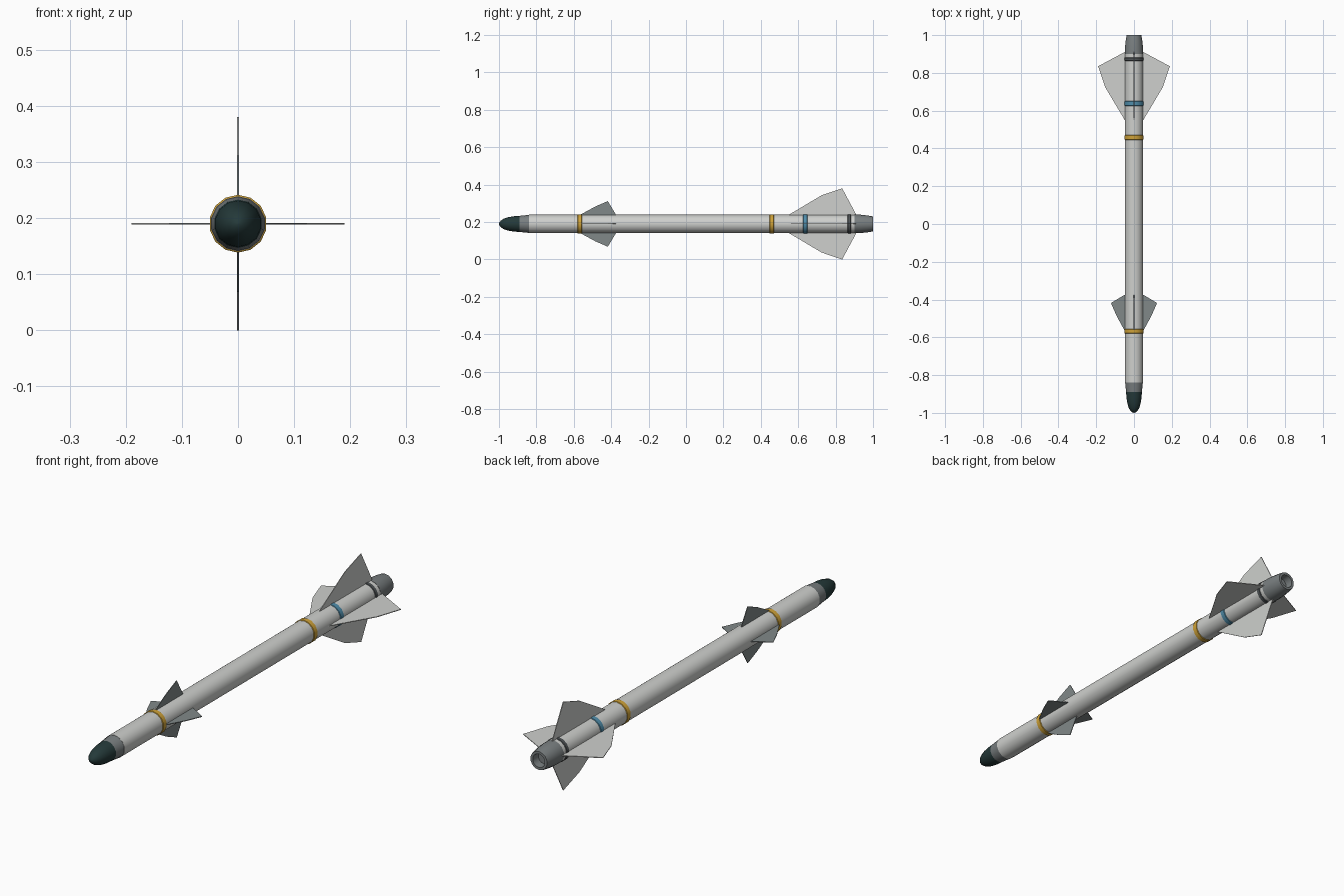
import bpy, bmesh
from math import sin, cos, pi

if "Cube" in bpy.data.objects:
    bpy.data.objects.remove(bpy.data.objects["Cube"])

SIDES = 14
AXIS_Z = 0.19


def material(name, rgb):
    m = bpy.data.materials.new(name)
    m.use_nodes = True
    m.diffuse_color = (*rgb, 1)
    bsdf = next(n for n in m.node_tree.nodes if n.type == 'BSDF_PRINCIPLED')
    bsdf.inputs["Base Color"].default_value = (*rgb, 1)
    return m


WHITE = material("pale grey paint", (0.62, 0.63, 0.61))
GREY = material("mid grey metal", (0.19, 0.21, 0.215))
FIN_GREY = material("fin grey", (0.22, 0.25, 0.25))
NOSE = material("dark green glass", (0.018, 0.042, 0.042))
YELLOW = material("yellow band", (0.62, 0.36, 0.04))
BLUE = material("blue band", (0.08, 0.27, 0.41))
DARK = material("dark grey band", (0.08, 0.09, 0.095))


def finish(name, bm, mat):
    bmesh.ops.recalc_face_normals(bm, faces=bm.faces)
    mesh = bpy.data.meshes.new(name)
    bm.to_mesh(mesh)
    bm.free()
    mesh.materials.append(mat)
    ob = bpy.data.objects.new(name, mesh)
    bpy.context.collection.objects.link(ob)
    ob.location.z = AXIS_Z
    bpy.ops.object.select_all(action='DESELECT')
    ob.select_set(True)
    bpy.context.view_layer.objects.active = ob
    bpy.ops.object.shade_smooth_by_angle(angle=pi / 5.5)
    return ob


def lathe(name, profile, mat):
    """Turn (y, radius) points about the long axis and cap both ends."""
    bm = bmesh.new()
    rings = []
    for y, r in profile:
        angles = [2 * pi * i / SIDES for i in range(SIDES)]
        rings.append([bm.verts.new((r * sin(a), y, r * cos(a))) for a in angles])
    for a, b in zip(rings, rings[1:]):
        for i in range(SIDES):
            j = (i + 1) % SIDES
            bm.faces.new((a[i], a[j], b[j], b[i]))
    bm.faces.new(rings[0])
    bm.faces.new(rings[-1])
    return finish(name, bm, mat)


def fins(prefix, outline, thick, mat):
    """Four thin plates set in a cross; outline is (y, radius)."""
    for k, side in enumerate(("top", "left", "bottom", "right")):
        a = k * pi / 2
        bm = bmesh.new()
        sheets = []
        for t in (-thick / 2, thick / 2):
            sheets.append([bm.verts.new((r * sin(a) + t * cos(a), y,
                                         r * cos(a) - t * sin(a)))
                           for y, r in outline])
            bm.faces.new(sheets[-1])
        lo, hi = sheets
        for i in range(len(outline)):
            j = (i + 1) % len(outline)
            bm.faces.new((lo[i], lo[j], hi[j], hi[i]))
        finish(f"{prefix}_{side}", bm, mat)


# Tube, seeker nose and its collar
lathe("body_tube", [(-0.84, 0.049), (0.90, 0.049)], WHITE)
lathe("nose_collar", [(-0.89, 0.043), (-0.84, 0.048)], GREY)
lathe("nose_dome", [(-0.89, 0.043), (-0.92, 0.041), (-0.95, 0.036),
                    (-0.975, 0.028), (-0.99, 0.018), (-0.998, 0.008),
                    (-1.0, 0.001)], NOSE)

# Hollow tail nozzle
lathe("tail_nozzle", [(0.90, 0.050), (0.935, 0.049), (0.97, 0.045),
                      (1.0, 0.040), (1.0, 0.029), (0.965, 0.027)], GREY)

# Raised bands
for name, y, mat in (("front_yellow_band", -0.568, YELLOW),
                     ("rear_yellow_band", 0.458, YELLOW),
                     ("blue_band", 0.638, BLUE),
                     ("tail_dark_band", 0.873, DARK)):
    w = 0.009 if mat == DARK else 0.012
    lathe(name, [(y - w, 0.049), (y - w + 0.002, 0.0515),
                 (y + w - 0.002, 0.0515), (y + w, 0.049)], mat)

# Control fins in front, larger wings at the back
fins("front_fin", [(-0.575, 0.04), (-0.56, 0.052), (-0.485, 0.093),
                   (-0.418, 0.122), (-0.375, 0.05), (-0.375, 0.04)],
     0.003, FIN_GREY)
fins("rear_fin", [(0.535, 0.04), (0.725, 0.153), (0.835, 0.19),
                  (0.91, 0.05), (0.91, 0.04)], 0.003, WHITE)
